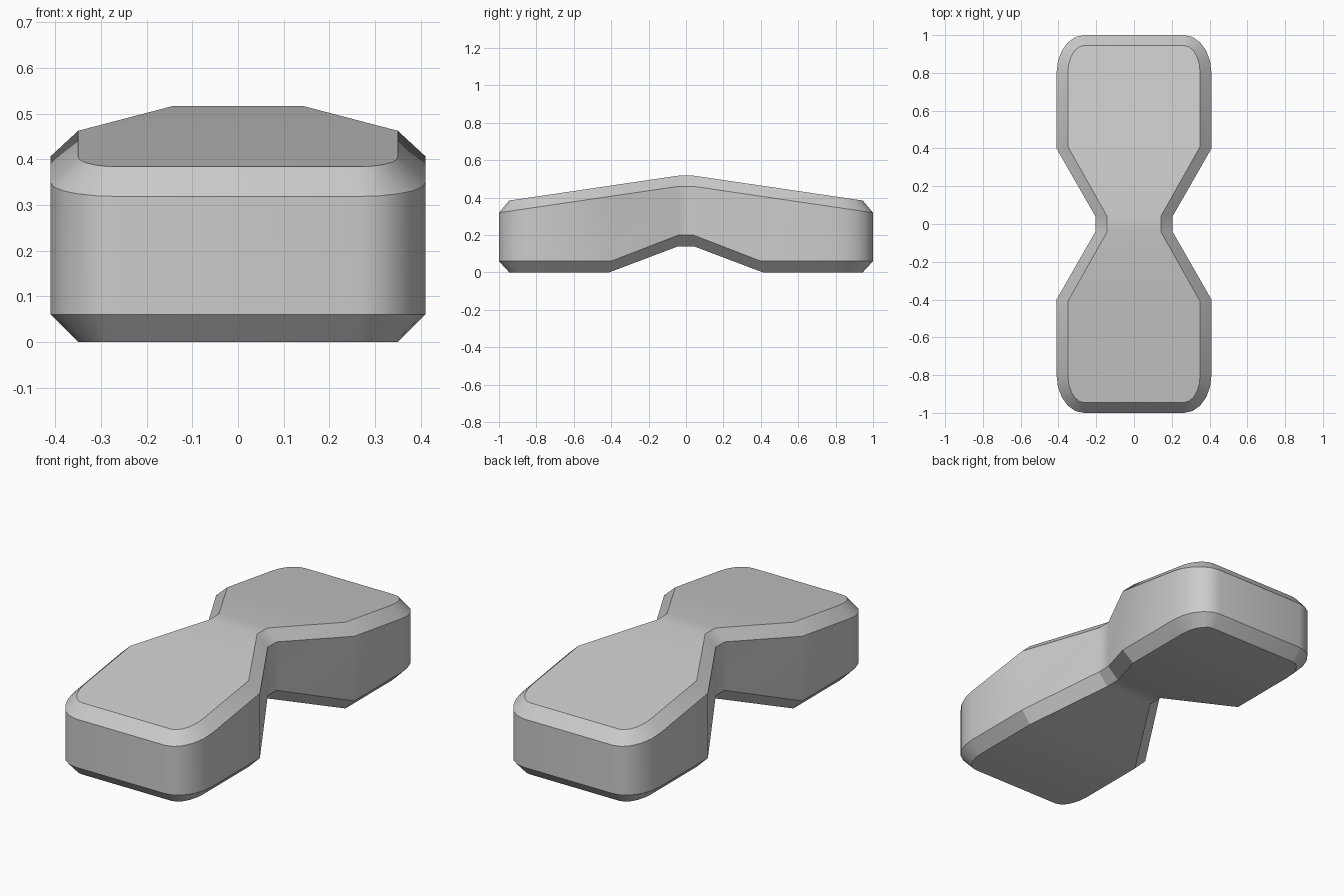
import bpy, bmesh
from math import sin, cos, pi, radians

if "Cube" in bpy.data.objects:
    bpy.data.objects.remove(bpy.data.objects["Cube"])


def top_z(y):
    # roof slopes down from a short flat ridge
    return 0.517 - 0.147 * max(abs(y) - 0.04, 0)


def bottom_z(y):
    # flat feet, arched up to the waist
    t = min(max((0.4 - abs(y)) / 0.36, 0), 1)
    return 0.14 * t


# Half outline from waist to end: (outer x, outer y, inner x, inner y)
half = [(0.203, 0.038, 0.143, 0.042), (0.41, 0.4, 0.35, 0.41)]
STEPS = 5
for i in range(STEPS + 1):
    a = i / STEPS * pi / 2
    half.append((0.265 + 0.145 * cos(a), 0.8 + 0.2 * sin(a),
                 0.265 + 0.085 * cos(a), 0.8 + 0.145 * sin(a)))
stations = [(xo, -yo, xi, -yi) for xo, yo, xi, yi in reversed(half)] + half

bm = bmesh.new()


def section(xo, yo, xi, yi):
    # eight-sided cross-section: chamfered bottom, walls, chamfered top
    low, high = bottom_z(yo) + 0.06, top_z(yo) - 0.057
    right = [(xi, yi, bottom_z(yi)), (xo, yo, low), (xo, yo, high), (xi, yi, top_z(yi))]
    left = [(-x, y, z) for x, y, z in reversed(right)]
    return [bm.verts.new(p) for p in right + left]


# Loft body along y
rings = [section(*s) for s in stations]
for a, b in zip(rings, rings[1:]):
    for i in range(8):
        j = (i + 1) % 8
        bm.faces.new((a[i], a[j], b[j], b[i]))

# Close both ends: lower chamfer, wall, upper chamfer
for r in (rings[0], rings[-1]):
    for i in range(3):
        bm.faces.new((r[i], r[i + 1], r[6 - i], r[7 - i]))

bmesh.ops.recalc_face_normals(bm, faces=bm.faces)
mesh = bpy.data.meshes.new("hourglass_body")
bm.to_mesh(mesh)
bm.free()
body = bpy.data.objects.new("hourglass_body", mesh)
bpy.context.collection.objects.link(body)
bpy.context.view_layer.objects.active = body
body.select_set(True)
bpy.ops.object.shade_smooth_by_angle(angle=radians(33))
